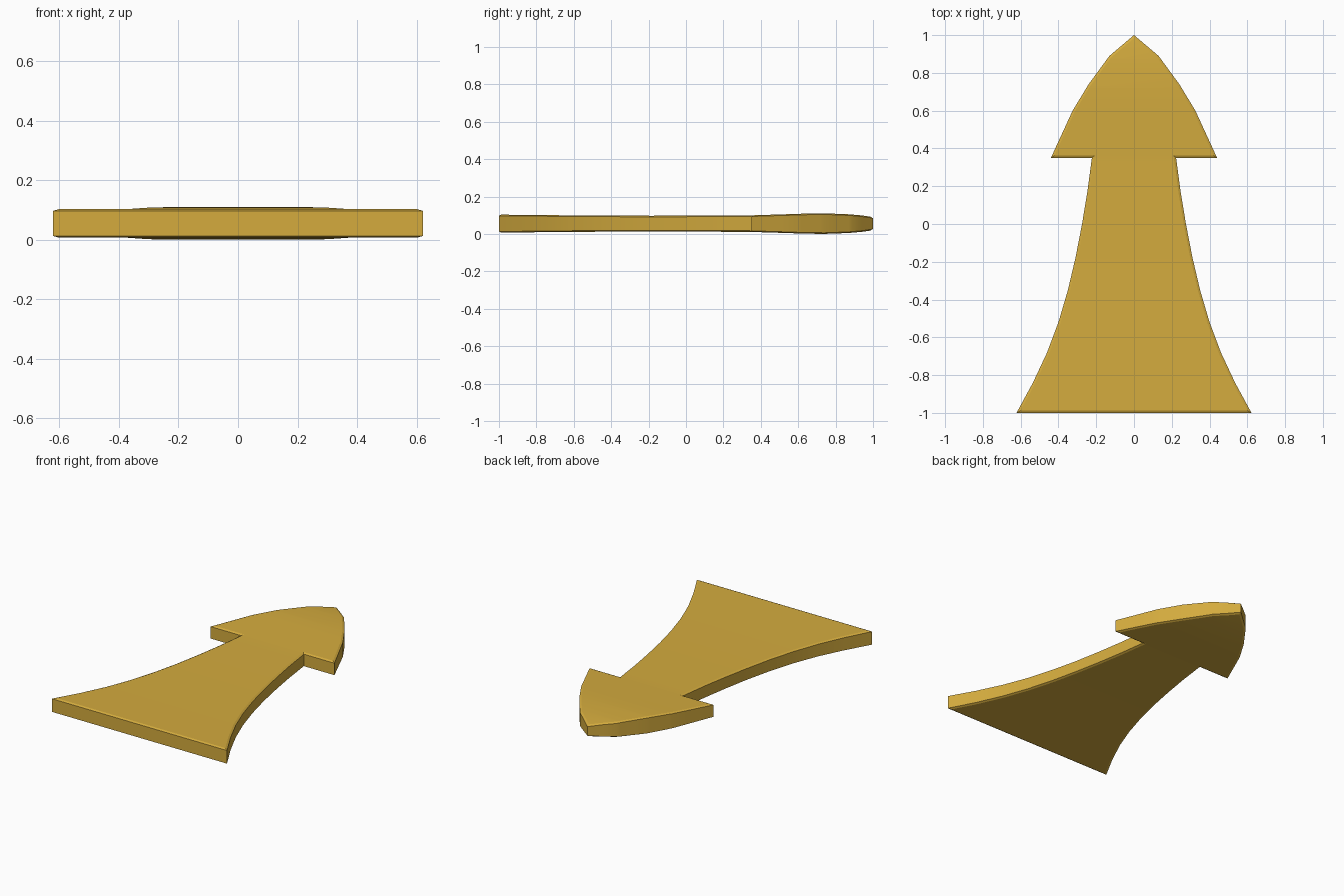
import bpy, bmesh

if "Cube" in bpy.data.objects:
    bpy.data.objects.remove(bpy.data.objects["Cube"])

# Right half of the outline, tail to tip
half = [(.622, -1), (.535, -.84), (.46, -.68), (.4, -.52), (.35, -.35), (.31, -.18),
        (.275, 0), (.247, .17), (.223, .35), (.44, .35), (.325, .6), (.24, .74),
        (.13, .89), (0, 1)]
outline = half + [(-x, y) for x, y in reversed(half[:-1])]

# Half thickness of the side wall along y
thick = [(-1, .042), (-.6, .038), (-.2, .036), (.34, .038), (.5, .043), (.62, .047),
         (.74, .049), (.87, .044), (.95, .037), (1, .029)]
MID, LIFT, RIM = .055, .006, .012


def half_thickness(y):
    for (y0, h0), (y1, h1) in zip(thick, thick[1:]):
        if y <= y1:
            return h0 + (h1 - h0) * (y - y0) / (y1 - y0)
    return thick[-1][1]


# Flat slab
bm = bmesh.new()
face = bm.faces.new([bm.verts.new((x, y, -1)) for x, y in outline])
ext = bmesh.ops.extrude_face_region(bm, geom=[face], use_keep_orig=True)
for v in ext["geom"]:
    if isinstance(v, bmesh.types.BMVert):
        v.co.z = 1
bmesh.ops.recalc_face_normals(bm, faces=bm.faces[:])

# Narrow rim around both caps; inner caps are marked by a height of 2
caps = [f for f in bm.faces if abs(f.normal.z) > .9]
bmesh.ops.inset_region(bm, faces=caps, thickness=RIM, use_even_offset=True)
for f in caps:
    for v in f.verts:
        v.co.z *= 2

# Cross cuts so the slab can swell along its length
for y in (-.76, -.6, -.43, -.26, -.09, .09, .26, .34, .375, .5, .62, .72, .8, .87, .94):
    bmesh.ops.bisect_plane(bm, geom=bm.verts[:] + bm.edges[:] + bm.faces[:],
                           plane_co=(0, y, 0), plane_no=(0, 1, 0))
for v in bm.verts:
    side = 1 if v.co.z > 0 else -1
    v.co.z = MID + side * (half_thickness(v.co.y) + LIFT * (abs(v.co.z) - 1))
bmesh.ops.recalc_face_normals(bm, faces=bm.faces[:])

mesh = bpy.data.meshes.new("arrow")
bm.to_mesh(mesh)
bm.free()
arrow = bpy.data.objects.new("arrow", mesh)
bpy.context.collection.objects.link(arrow)

gold = bpy.data.materials.new("gold")
gold.diffuse_color = (.66, .41, .048, 1)
gold.use_nodes = True
gold.node_tree.nodes["Principled BSDF"].inputs["Base Color"].default_value = gold.diffuse_color
mesh.materials.append(gold)

# Smooth shading with crisp outline edges
bpy.context.view_layer.objects.active = arrow
arrow.select_set(True)
bpy.ops.object.shade_smooth_by_angle(angle=.4)
